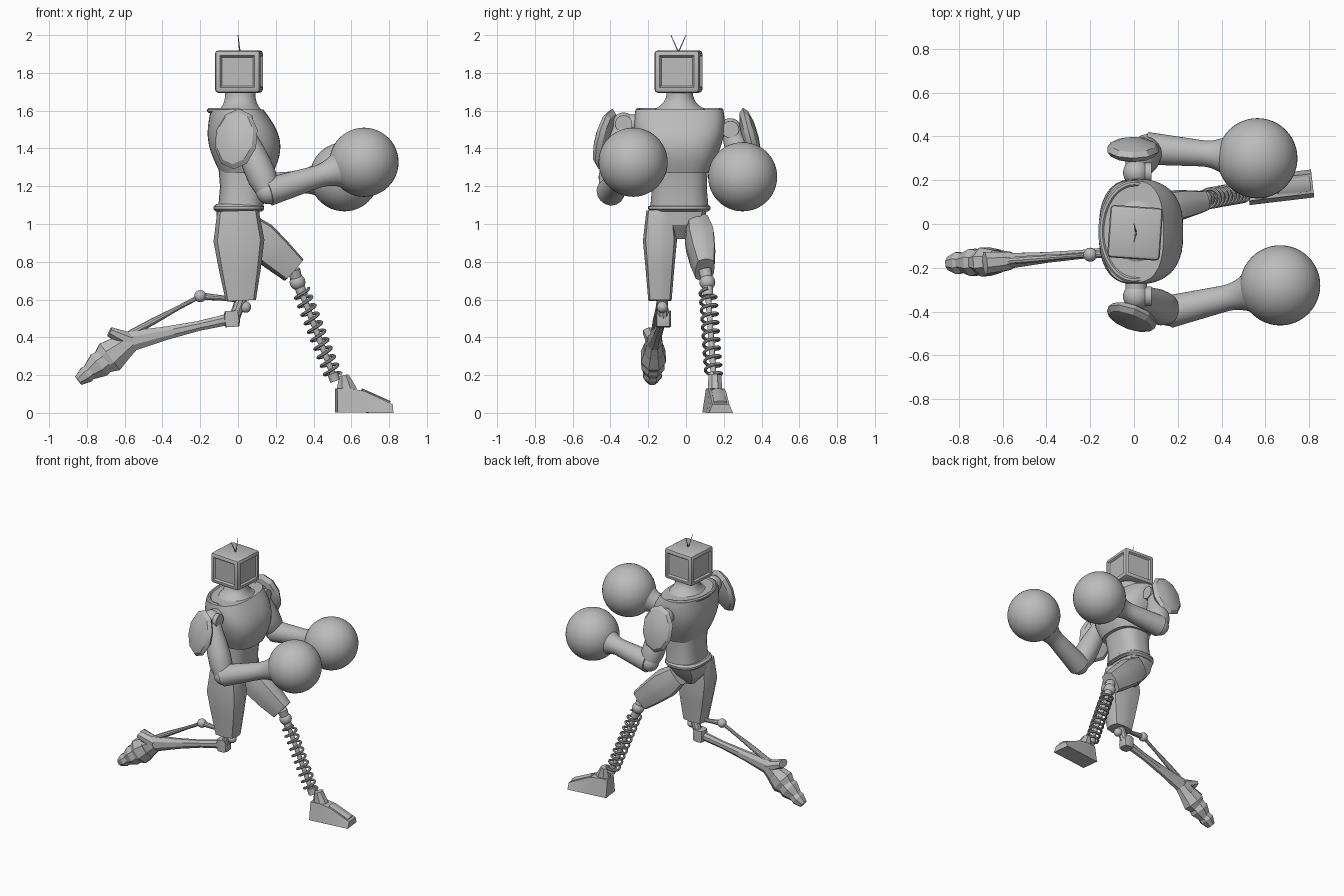
import bpy, bmesh
from math import pi, sin, cos, radians
from mathutils import Vector, Matrix

if "Cube" in bpy.data.objects:
    bpy.data.objects.remove(bpy.data.objects["Cube"])

X, Y, Z = Vector((1, 0, 0)), Vector((0, 1, 0)), Vector((0, 0, 1))

grey = bpy.data.materials.new("plain_grey")
grey.use_nodes = True
grey.diffuse_color = (.5, .5, .5, 1)
grey.node_tree.nodes["Principled BSDF"].inputs["Base Color"].default_value = grey.diffuse_color


def finish(name, bm):
    """Turn the working mesh into an object, smooth except at sharp edges."""
    bmesh.ops.recalc_face_normals(bm, faces=bm.faces)
    mesh = bpy.data.meshes.new(name)
    bm.to_mesh(mesh)
    bm.free()
    mesh.materials.append(grey)
    part = bpy.data.objects.new(name, mesh)
    bpy.context.collection.objects.link(part)
    bpy.ops.object.select_all(action='DESELECT')
    part.select_set(True)
    bpy.context.view_layer.objects.active = part
    bpy.ops.object.shade_smooth_by_angle(angle=radians(25))


def loft(name, path, sizes, sides=24, power=2, up=Z, axis=None, narrow=0):
    """Skin superellipse rings of half sizes (across, up) along a path."""
    bm, rings = bmesh.new(), []
    for i, (centre, size) in enumerate(zip(path, sizes)):
        tangent = axis or path[min(i + 1, len(path) - 1)] - path[max(i - 1, 0)]
        tangent = tangent.normalized()
        rise = (up - tangent * up.dot(tangent)).normalized()
        across = rise.cross(tangent)
        wide, tall = size if isinstance(size, tuple) else (size, size)
        ring = []
        for k in range(sides):
            angle = 2 * pi * (k + .5) / sides
            c, s = cos(angle), sin(angle)
            r = (abs(c) ** power + abs(s) ** power) ** (-1 / power)
            trim = 1 - narrow if s > 0 else 1
            ring.append(bm.verts.new(centre + across * c * r * wide * trim + rise * s * r * tall))
        rings.append(ring)
    for low, high in zip(rings, rings[1:]):
        for k in range(sides):
            n = (k + 1) % sides
            bm.faces.new((low[k], low[n], high[n], high[k]))
    bm.faces.new(rings[0])
    bm.faces.new(rings[-1])
    finish(name, bm)


def limb(name, start, end, sizes, **options):
    """Straight limb whose sizes are spaced evenly from start to end."""
    start, end = Vector(start), Vector(end)
    last = len(sizes) - 1
    loft(name, [start.lerp(end, i / last) for i in range(last + 1)], sizes, **options)


def ball(name, centre, radius, segments=32):
    bm = bmesh.new()
    bmesh.ops.create_uvsphere(bm, u_segments=segments, v_segments=segments // 2,
                              radius=radius, matrix=Matrix.Translation(centre))
    finish(name, bm)


faceted = dict(sides=12, power=4)
boxy = dict(sides=8, power=6)
rounded = dict(sides=40, power=2.7, up=X)

# Head: bevelled box with recessed panels on its four sides
bm = bmesh.new()
bmesh.ops.create_cube(bm, size=1, matrix=Matrix.Diagonal((.24, .24, .225, 1)))
bmesh.ops.bevel(bm, geom=bm.edges[:], offset=.018, segments=2, affect='EDGES', profile=.5)
panels = [f for f in bm.faces if f.calc_area() > .02 and abs(f.normal.z) < .5]
bmesh.ops.inset_individual(bm, faces=panels, thickness=.015, depth=0)
bmesh.ops.inset_individual(bm, faces=panels, thickness=.012, depth=-.012)
place = Matrix.Translation((.005, -.04, 1.807)) @ Matrix.Rotation(radians(-4), 4, 'Z')
bmesh.ops.transform(bm, matrix=place, verts=bm.verts)
finish("head", bm)
for side, tip in (("right", -.08), ("left", 0)):
    limb(side + "_antenna", (.01, -.04, 1.91), (0, tip, 2), [.004, .002], sides=6, up=X)

# Neck flaring into the shoulders
flare = [(1 - i / 8) ** 3 for i in range(9)]
limb("neck", (.012, -.033, 1.58), (.012, -.033, 1.71),
     [(.07 + .13 * f, .08 + .06 * f) for f in flare], up=X)

# Chest swelling towards the shoulders, with a collar that dips at the front
steps = [i / 12 for i in range(13)]
loft("chest", [Vector((.045 - .05 * t * t, -.035, 1.27 + .335 * t)) for t in steps],
     [(.16 + .08 * sin(2 * t), .14 + .05 * sin(pi * t)) for t in steps], axis=Z, **rounded)
turn = [2 * pi * i / 48 for i in range(49)]
loft("collar", [Vector((.15 * cos(a), .22 * sin(a) - .035, 1.6 - .04 * max(0, cos(a))))
                for a in turn], [.014] * len(turn), sides=8)

# Waist, belt and pelvis
limb("waist", (.015, -.035, 1.08), (.03, -.035, 1.3),
     [(.155, .12), (.145, .118), (.15, .135)], **rounded)
limb("belt", (.004, -.035, 1.065), (.004, -.035, 1.105),
     [(r + .03, r) for r in (.12, .135, .135, .12)], **rounded)
limb("pelvis", (0, -.035, 1.07), (0, -.03, .92), [(.15, .115), (.11, .11), (.04, .05)],
     up=X, **faceted)

# Arms: shoulder, upper arm, forearm with round glove, armour pad
arms = (
    ("right", -1, (.01, -.33, 1.53), (.16, -.4, 1.17), (.667, -.28, 1.327), (-.01, -.425, 1.45), -20),
    ("left", 1, (.01, .235, 1.5), (.06, .345, 1.19), (.563, .3, 1.25), (-.005, .34, 1.455), 0),
)
for side, out, shoulder, elbow, glove, pad, twist in arms:
    shoulder, elbow, glove = Vector(shoulder), Vector(elbow), Vector(glove)
    ball(side + "_shoulder", shoulder, .06)
    limb(side + "_shoulder_axle", shoulder - Y * out * .13, shoulder, [.05, .05])
    limb(side + "_shoulder_cap", shoulder + X * .03, shoulder + X * .07, [.045, .045])
    limb(side + "_upper_arm", shoulder, elbow, [.05, .06, .07, .078, .078, .06], up=X)
    ball(side + "_elbow", elbow, .065)
    reach = [.8 * t for t in steps]
    limb(side + "_forearm", elbow, elbow.lerp(glove, reach[-1]),
         [.075 - .03 * t + .8 * max(0, t - .5) ** 2 for t in reach])
    ball(side + "_glove", glove, .183, 48)
    # faceted pad, leaning outward at the bottom
    bm = bmesh.new()
    pose = (Matrix.Translation(pad) @ Matrix.Rotation(radians(twist), 4, 'Z')
            @ Matrix.Rotation(radians(14 * out), 4, 'X')
            @ Matrix.Diagonal((.122, .045, .165, 1)) @ Matrix.Rotation(pi / 2, 4, 'X'))
    bmesh.ops.create_uvsphere(bm, u_segments=10, v_segments=6, radius=1, matrix=pose)
    finish(side + "_shoulder_pad", bm)

# Right leg: faceted thigh, knee block, thin shin and bent piston
limb("right_thigh", (0, -.138, 1.07), (.015, -.138, .595),
     [(.072, .11), (.09, .135), (.075, .11), (.062, .08)], up=X, **faceted)
ball("right_knee_ball", (.04, -.125, .56), .03, 20)
limb("right_knee_link", (.02, -.125, .61), (-.02, -.12, .5), [.03, .03], sides=10, up=X)
limb("right_knee_block", (-.03, -.12, .455), (-.035, -.12, .54),
     [(.04, r) for r in (.036, .043, .043, .036)], up=X, **faceted)
ankle, toe = Vector((-.57, -.168, .38)), Vector((-.845, -.18, .17))
limb("right_shin", (-.03, -.12, .5), ankle, [(.025, .03), (.02, .026), (.024, .036), (.035, .055)],
     **boxy)
bend = Vector((-.2, -.14, .618))
ball("piston_joint", bend, .032, 16)
limb("piston_rod", bend, ankle + Z * .04, [.012, .012, .018, .018], sides=10)
limb("piston_link", bend, (.02, -.13, .6), [.02, .014, .018], sides=10)

# Right foot: overlapping plates trailing behind, with a fin at the heel
for part, near, far, wide, tall in (("heel", 0, .4, .05, .07), ("instep", .2, .6, .066, .088),
                                    ("sole", .4, .8, .062, .07), ("toe", .7, 1, .05, .045)):
    limb("right_foot_" + part, ankle.lerp(toe, near), ankle.lerp(toe, far),
         [(wide * k, tall * k) for k in (.8, 1, .6)], **boxy)
limb("right_heel_fin", ankle, ankle + Vector((-.11, -.01, .05)), [(.04, .045), (.05, .025)], **boxy)

# Left leg: faceted thigh and knee ball
knee, joint = Vector((.295, .1, .757)), Vector((.315, .113, .692))
limb("left_thigh", (.02, .058, 1), knee, [(.06, .075), (.076, .1), (.068, .09), (.05, .075)],
     **faceted)
limb("left_knee_link", knee, joint, [.035, .03], sides=12, up=X)
ball("left_knee_ball", joint, .042, 20)

# Coil spring around a rod, seated at both ends
top, low = Vector((.325, .114, .67)), Vector((.515, .148, .17))
limb("spring_rod", top, low, [.016, .016], sides=12, up=X)
for end, near, far in (("upper", 0, .1), ("lower", .92, 1)):
    limb(end + "_spring_seat", top.lerp(low, near), top.lerp(low, far), [.028, .028], up=X)
along = (low - top).normalized()
front = along.cross(Y).normalized()
coil = []
for i in range(201):
    angle = pi * i / 10
    spoke = front * cos(angle) + along.cross(front) * sin(angle)
    coil.append(top.lerp(low, .05 + .9 * i / 200) + spoke * .042)
loft("coil_spring", coil, [.0085] * len(coil), sides=8, up=along)

# Left foot: wedge with a ridge and an ankle block
heel, toe = Vector((.52, .15, 0)), Vector((.815, .185, 0))
heights = (.13, .13, .115, .08, .045)
loft("left_foot", [heel.lerp(toe, i / 4) + Z * h / 2 for i, h in enumerate(heights)],
     [(.065, h / 2) for h in heights], sides=4, power=50, axis=toe - heel, narrow=.3)
limb("left_foot_ridge", heel.lerp(toe, .45) + Z * .118, heel.lerp(toe, .95) + Z * .052,
     [(.03, .012), (.035, .012)], **boxy)
limb("left_ankle", (.575, .153, .12), (.56, .153, .2), [(.038, .055), (.034, .025)], up=X, **boxy)
